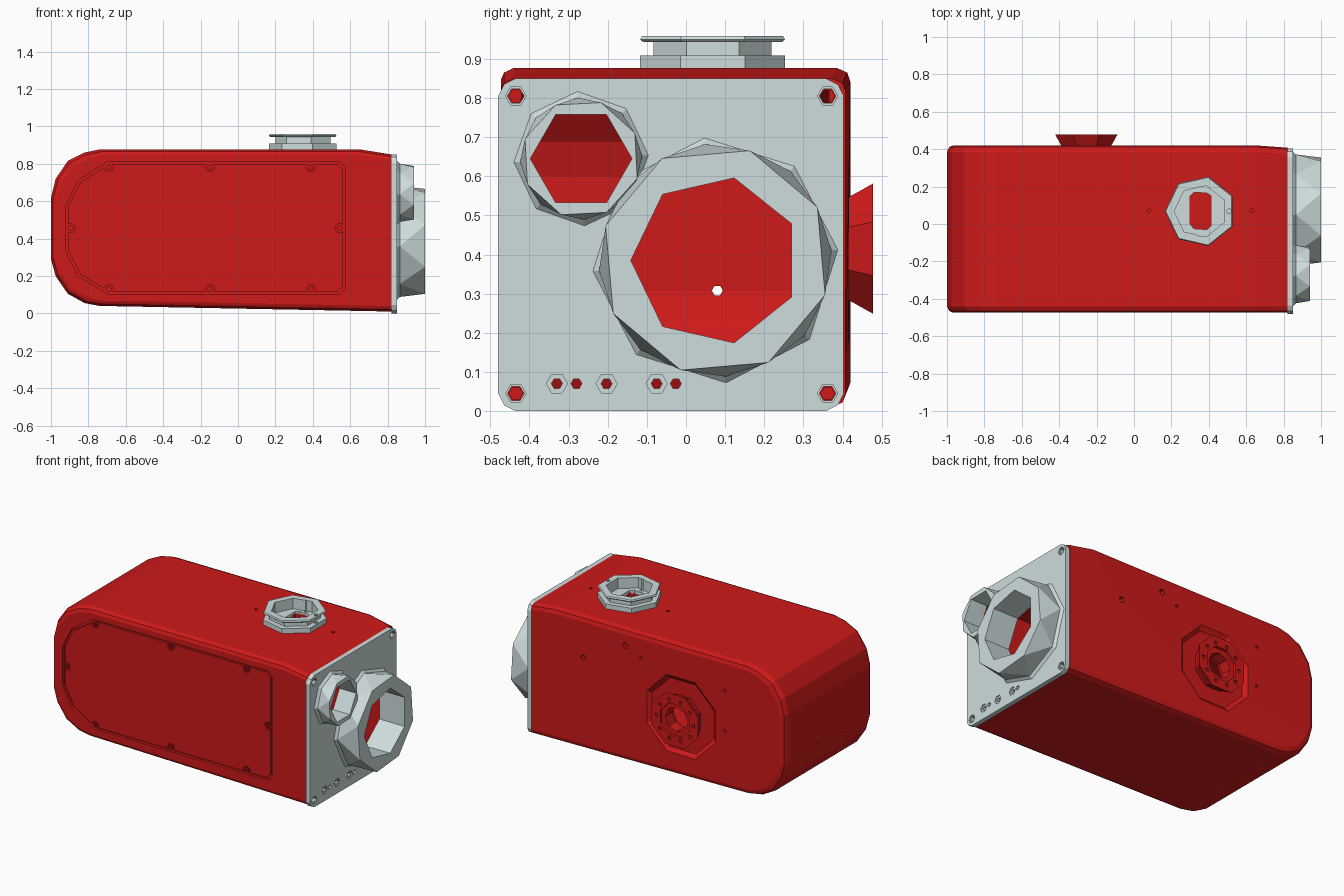
import bpy, bmesh, math
from mathutils import Vector

if "Cube" in bpy.data.objects:
    bpy.data.objects.remove(bpy.data.objects["Cube"])


def material(name, rgb):
    m = bpy.data.materials.new(name)
    m.diffuse_color = (*rgb, 1)
    m.use_nodes = True
    m.node_tree.nodes["Principled BSDF"].inputs["Base Color"].default_value = m.diffuse_color
    return m


RED = material("red_paint", (0.62, 0.01, 0.01))
GREY = material("cool_grey", (0.62, 0.72, 0.72))


def place(axis, t, a, b):
    return Vector({"x": (t, a, b), "y": (a, t, b), "z": (a, b, t)}[axis])


def solid(name, rings, mat=None):
    """Skin a closed solid through rings of equal length."""
    bm = bmesh.new()
    vs = [[bm.verts.new(p) for p in r] for r in rings]
    n = len(rings[0])
    bm.faces.new(vs[0])
    bm.faces.new(vs[-1])
    for lo, hi in zip(vs, vs[1:]):
        for i in range(n):
            j = (i + 1) % n
            bm.faces.new((lo[i], lo[j], hi[j], hi[i]))
    bmesh.ops.triangulate(bm, faces=[f for f in bm.faces if len(f.verts) == 4])
    bmesh.ops.recalc_face_normals(bm, faces=bm.faces)
    me = bpy.data.meshes.new(name)
    bm.to_mesh(me)
    bm.free()
    ob = bpy.data.objects.new(name, me)
    bpy.context.collection.objects.link(ob)
    if mat:
        me.materials.append(mat)
    return ob


def prism(name, axis, a, b, sections, n, mat=None):
    """Turned n-sided part; sections are (position, radius, rotation in degrees)."""
    rings = []
    for t, r, rot in sections:
        angs = [math.radians(rot + 360 * i / n) for i in range(n)]
        rings.append([place(axis, t, a + r * math.cos(g), b + r * math.sin(g)) for g in angs])
    return solid(name, rings, mat)


def extrude(name, axis, pts, t0, t1, mat=None):
    return solid(name, [[place(axis, t, *p) for p in pts] for t in (t0, t1)], mat)


def cut(ob, *cutters):
    for c in cutters:
        m = ob.modifiers.new("cut", "BOOLEAN")
        m.object, m.operation, m.solver = c, "DIFFERENCE", "EXACT"
        bpy.context.view_layer.objects.active = ob
        bpy.ops.object.modifier_apply(modifier=m.name)
        bpy.data.objects.remove(c)


def hole(ob, axis, a, b, r, t0, t1, n=6, rot=0):
    cut(ob, prism("cutter", axis, a, b, [(t0, r, rot), (t1, r, rot)], n))


def shrink(pts, cx, cz, d):
    hx = max(abs(p[0] - cx) for p in pts)
    hz = max(abs(p[1] - cz) for p in pts)
    return [(cx + (x - cx) * (1 - d / hx), cz + (z - cz) * (1 - d / hz)) for x, z in pts]


# Housing: side profile skinned across y with softened edges, then hollowed
side = [(0.82, 0.01), (0.82, 0.85), (0.65, 0.877), (-0.74, 0.877), (-0.82, 0.86),
        (-0.91, 0.815), (-0.975, 0.72), (-1, 0.62), (-1, 0.29), (-0.975, 0.2),
        (-0.91, 0.105), (-0.82, 0.055), (-0.74, 0.04)]


def housing_ring(y, d):
    return [Vector((x, y - (0.012 if x > 0.8 and y > 0.3 else 0), z))
            for x, z in shrink(side, 0.82, 0.44, d)]


housing = solid("housing", [housing_ring(y, d) for y, d in (
    (-0.473, 0.03), (-0.465, 0.012), (-0.44, 0), (0.385, 0), (0.412, 0.012), (0.42, 0.035))], RED)
inner = [(x + (0.1 if x > 0.8 else 0), z) for x, z in shrink(side, 0.82, 0.44, 0.05)]
cut(housing, extrude("cutter", "y", inner, -0.42, 0.365))

# Access cover set in a groove on the front, with screws
cover_outline = [(-0.92, 0.58), (-0.855, 0.71), (-0.70, 0.81), (0.545, 0.81), (0.575, 0.78),
                 (0.575, 0.135), (0.545, 0.105), (-0.70, 0.105), (-0.855, 0.2), (-0.92, 0.33)]
cut(housing, extrude("cutter", "y", cover_outline, -0.5, -0.455))
cover = extrude("access_cover", "y", shrink(cover_outline, -0.17, 0.457, 0.013), -0.469, -0.45, RED)
screws = [(x, z) for x in (-0.69, -0.15, 0.39) for z in (0.13, 0.78)] + [(-0.895, 0.455), (0.543, 0.455)]
for x, z in screws:
    hole(cover, "y", x, z, 0.026, -0.5, -0.456)
    screw = prism("cover_screw", "y", x, z, [(-0.465, 0.016, 0), (-0.45, 0.016, 0)], 6, RED)
    hole(screw, "y", x, z, 0.008, -0.5, -0.458)

# Shallow pocket, port and fixing holes on the back
PX, PZ = -0.255, 0.415
cut(housing, prism("cutter", "y", PX, PZ, [(0.395, 0.24, 22.5), (0.43, 0.285, 22.5)], 8))
hole(housing, "y", PX, PZ, 0.09, 0.3, 0.5, 8)
for x, z, r in ((0.44, 0.61, 0.02), (0.14, 0.77, 0.02), (0.03, 0.72, 0.01),
                (-0.57, 0.67, 0.01), (-0.57, 0.41, 0.01)):
    hole(housing, "y", x, z, r, 0.385, 0.5)

# Holes in the rounded end and in the top
for y in (0.08, -0.17):
    hole(housing, "x", y, 0.308, 0.014, -1.1, -0.9)
for x in (0.08, 0.63):
    hole(housing, "z", x, 0.07, 0.011, 0.85, 1)
slot = [(0.30, 0.0), (0.30, 0.15), (0.32, 0.17), (0.39, 0.165), (0.412, 0.15),
        (0.412, -0.01), (0.39, -0.03), (0.32, -0.025)]
cut(housing, extrude("cutter", "z", slot, 0.8, 1))

# Flared side port with a ring of bolt holes
port = prism("side_port", "y", PX, PZ, [(0.39, 0.135, 22.5), (0.42, 0.145, 22.5), (0.478, 0.18, 22.5)], 8, RED)
hole(port, "y", PX, PZ, 0.112, 0.46, 0.5, 8, 22.5)
hole(port, "y", PX, PZ, 0.08, 0.3, 0.5, 8)
for i in range(10):
    g = math.tau * i / 10
    hole(port, "y", PX + 0.132 * math.cos(g), PZ + 0.132 * math.sin(g), 0.012, 0.45, 0.5)

# Seven-sided mounting collar on top
CX, CY = 0.355, 0.068
collar = prism("top_collar", "z", CX, CY, [
    (0.87, 0.19, 180), (0.908, 0.19, 180), (0.908, 0.155, 180), (0.943, 0.155, 180),
    (0.943, 0.182, 180), (0.95, 0.19, 180), (0.958, 0.185, 180)], 7, GREY)
hole(collar, "z", CX, CY, 0.14, 0.89, 1, 7, 180)
cut(collar, extrude("cutter", "z", slot, 0.8, 1))
for x, y in ((CX, 0.19), (CX, -0.055), (0.508, CY)):
    hole(collar, "z", x, y, 0.013, 0.885, 1)

# End plate with corner bolt holes and a row of small holes
plate_pts = []
for sy, sz, flip in ((1, 1, 0), (-1, 1, 1), (-1, -1, 0), (1, -1, 1)):
    corner = [(0, 0.045), (0.015, 0.015), (0.045, 0)]
    for dy, dz in (corner[::-1] if flip else corner):
        plate_pts.append((-0.0385 + sy * (0.4415 - dy), 0.425 + sz * (0.425 - dz)))
plate = extrude("end_plate", "x", plate_pts, 0.82, 0.85, GREY)
for y in (-0.435, 0.362):
    for z in (0.045, 0.805):
        hole(plate, "x", y, z, 0.026, 0.842, 0.9)
        hole(plate, "x", y, z, 0.021, 0.8, 0.9)
        hole(housing, "x", y, z, 0.018, 0.7, 0.9)
for y, bored in ((-0.33, 1), (-0.28, 0), (-0.203, 1), (-0.075, 1), (-0.026, 0)):
    if bored:
        hole(plate, "x", y, 0.07, 0.027, 0.843, 0.9)
    hole(plate, "x", y, 0.07, 0.014, 0.8, 0.9)

# Two faceted sockets on the end plate, each bored right through
for name, y, z, r, tip, base_rot, tip_rot, bore, n, bore_rot in (
        ("large_socket", 0.075, 0.385, 0.298, 1.0, 5, 27.5, 0.216, 7, 180),
        ("small_socket", -0.268, 0.645, 0.156, 0.94, 93, 115.5, 0.13, 6, 0)):
    socket = prism(name, "x", y, z, [(0.84, r + 0.016, base_rot), (0.85, r + 0.016, base_rot),
                                     (0.865, r, base_rot), (tip, r - 0.004, tip_rot)], 8, GREY)
    hole(socket, "x", y, z, bore, 0.8, 1.1, n, bore_rot)
    hole(plate, "x", y, z, bore, 0.8, 1.1, n, bore_rot)
